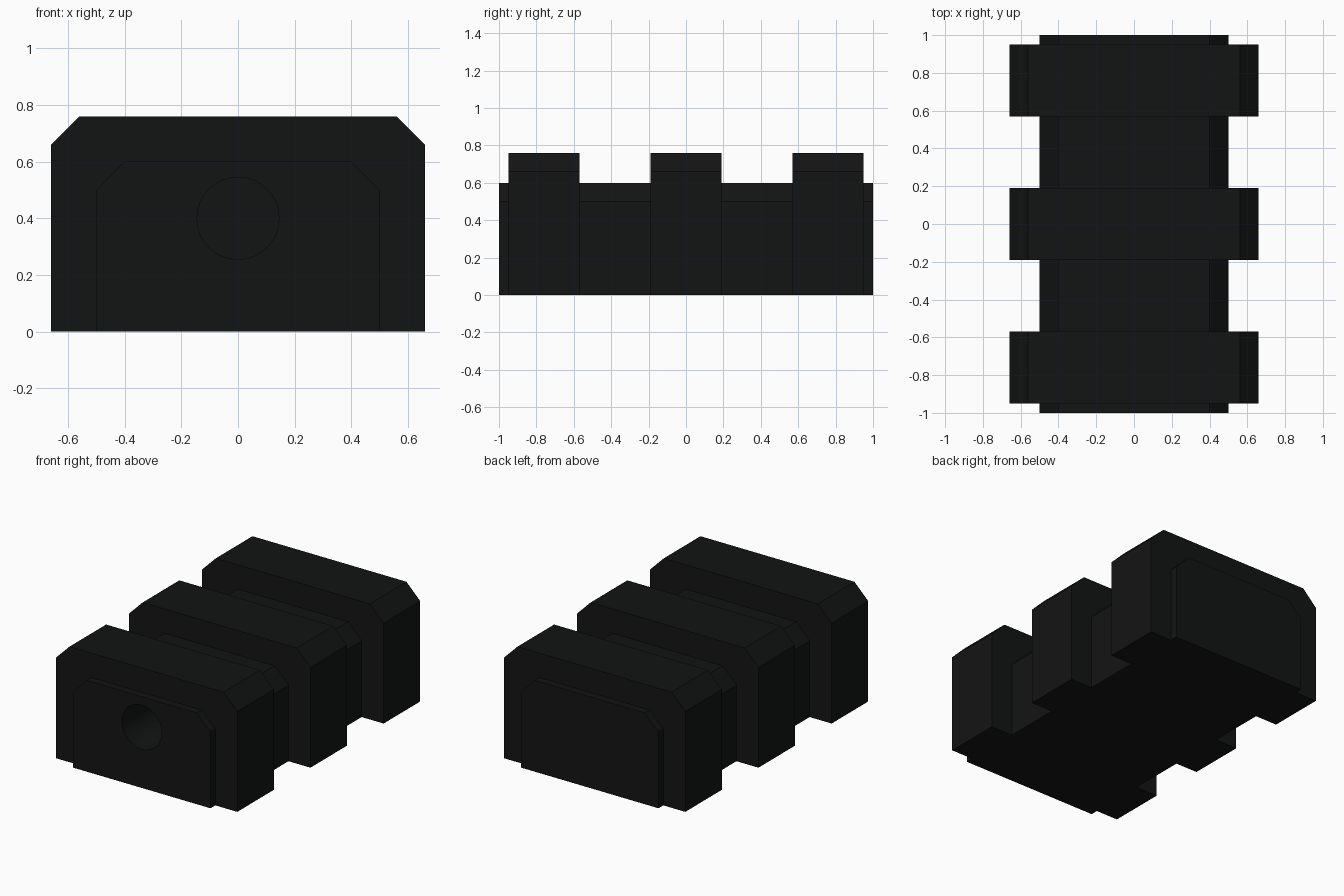
import bpy
import bmesh
from math import pi

if "Cube" in bpy.data.objects:
    bpy.data.objects.remove(bpy.data.objects["Cube"])

metal = bpy.data.materials.new("black_metal")
metal.diffuse_color = (0.006, 0.007, 0.0065, 1)
metal.use_nodes = True
metal.node_tree.nodes["Principled BSDF"].inputs["Base Color"].default_value = metal.diffuse_color


def chamfered_block(name, half_w, height, y0, y1, c=0.1):
    """Extrude a top-chamfered profile along y."""
    profile = [(-half_w, 0), (half_w, 0), (half_w, height - c),
               (half_w - c, height), (c - half_w, height), (-half_w, height - c)]
    bm = bmesh.new()
    face = bm.faces.new([bm.verts.new((x, y0, z)) for x, z in profile])
    ext = bmesh.ops.extrude_face_region(bm, geom=[face], use_keep_orig=True)
    verts = [g for g in ext["geom"] if isinstance(g, bmesh.types.BMVert)]
    bmesh.ops.translate(bm, verts=verts, vec=(0, y1 - y0, 0))
    bmesh.ops.recalc_face_normals(bm, faces=bm.faces)
    mesh = bpy.data.meshes.new(name)
    bm.to_mesh(mesh)
    bm.free()
    mesh.materials.append(metal)
    obj = bpy.data.objects.new(name, mesh)
    bpy.context.collection.objects.link(obj)
    return obj


# Long core block
core = chamfered_block("core", 0.5, 0.6, -1, 1)

# Three raised ribs wrapped around the core
ribs = [chamfered_block(f"{label}_rib", 0.66, 0.76, y - 0.19, y + 0.19)
        for label, y in (("front", -0.76), ("middle", 0), ("back", 0.76))]

# Blind round bore in the front end, cut through core and front rib
bpy.ops.mesh.primitive_cylinder_add(vertices=32, radius=0.145, depth=1.0,
                                    location=(0, -0.9, 0.4), rotation=(pi / 2, 0, 0))
cutter = bpy.context.object
cutter.name = "bore_cutter"
cutter.data.materials.append(metal)
cutter.hide_render = True
cutter.display_type = 'WIRE'
for part in (core, ribs[0]):
    mod = part.modifiers.new("bore", 'BOOLEAN')
    mod.operation = 'DIFFERENCE'
    mod.solver = 'EXACT'
    mod.object = cutter
